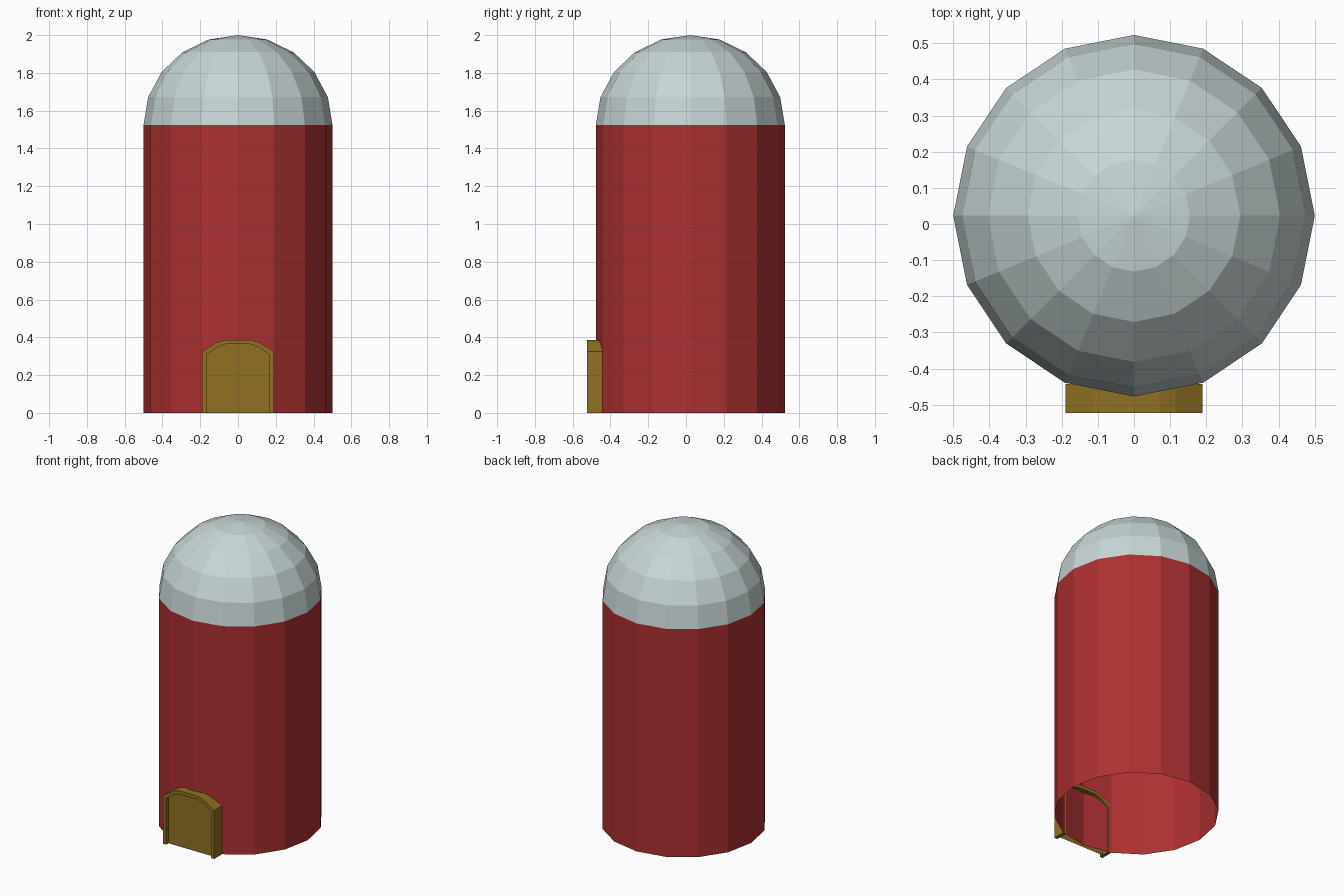
import bpy, bmesh, math

if "Cube" in bpy.data.objects:
    bpy.data.objects.remove(bpy.data.objects["Cube"])

CY = 0.023      # silo axis, pushed back so the doorway stays in bounds
SIDES = 16
R = 0.5
WALL_TOP = 1.525


def material(name, rgb):
    m = bpy.data.materials.new(name)
    m.diffuse_color = (*rgb, 1)
    m.use_nodes = True
    m.node_tree.nodes["Principled BSDF"].inputs["Base Color"].default_value = m.diffuse_color
    return m


RED = material("barn red", (0.42, 0.030, 0.032))
GREY = material("pale grey", (0.58, 0.67, 0.67))
WOOD = material("ochre wood", (0.28, 0.165, 0.017))


def finish(bm, name, mat, recalc=True):
    if recalc:
        bmesh.ops.recalc_face_normals(bm, faces=bm.faces)
    me = bpy.data.meshes.new(name)
    bm.to_mesh(me)
    bm.free()
    me.materials.append(mat)
    ob = bpy.data.objects.new(name, me)
    bpy.context.collection.objects.link(ob)
    return ob


def lathe(name, profile, mat):
    """Spin (radius, z) points around the silo axis; radius 0 makes an apex."""
    bm = bmesh.new()
    rings = []
    for r, z in profile:
        n = SIDES if r > 1e-6 else 1
        rings.append([bm.verts.new((r * math.cos(2 * math.pi * i / SIDES),
                                    CY + r * math.sin(2 * math.pi * i / SIDES), z))
                      for i in range(n)])
    for lo, hi in zip(rings, rings[1:]):
        for i in range(SIDES):
            j = (i + 1) % SIDES
            if len(hi) == 1:
                bm.faces.new((lo[i], lo[j], hi[0]))
            else:
                bm.faces.new((lo[i], lo[j], hi[j], hi[i]))
    return finish(bm, name, mat, recalc=False)


def mirrored(half):
    """Right half of an arch from the ground up -> whole arch, right to left."""
    return half + [(-x, z) for x, z in reversed(half) if x > 0]


# Silo wall, open underneath
lathe("silo_wall", [(R, 0), (R, WALL_TOP)], RED)

# Dome: half of a ten-ring sphere
dome = [(R * math.cos(math.radians(18 * k)),
         WALL_TOP + (2 - WALL_TOP) * math.sin(math.radians(18 * k))) for k in range(6)]
lathe("dome_roof", dome, GREY)

# Door frame: arched band with depth, running back into the wall
outer = mirrored([(0.19, 0), (0.19, 0.325), (0.115, 0.372), (0.07, 0.387)])
inner = mirrored([(0.168, 0), (0.168, 0.308), (0.107, 0.350), (0.065, 0.364)])
FRONT, BACK, PANEL = -0.523, -0.442, -0.497
bm = bmesh.new()
loops = [[bm.verts.new((x, y, z)) for x, z in pts]
         for pts, y in ((outer, FRONT), (outer, BACK), (inner, BACK), (inner, FRONT))]
for k in range(4):
    a, b = loops[k], loops[(k + 1) % 4]
    for i in range(len(a) - 1):
        bm.faces.new((a[i], a[i + 1], b[i + 1], b[i]))
for end in (0, -1):
    bm.faces.new([lp[end] for lp in loops])
finish(bm, "door_frame", WOOD)

# Door panel, recessed inside the frame
bm = bmesh.new()
face = bm.faces.new([bm.verts.new((x, PANEL, z)) for x, z in inner])
face.normal_update()
if face.normal.y > 0:
    face.normal_flip()
finish(bm, "door_panel", WOOD, recalc=False)
